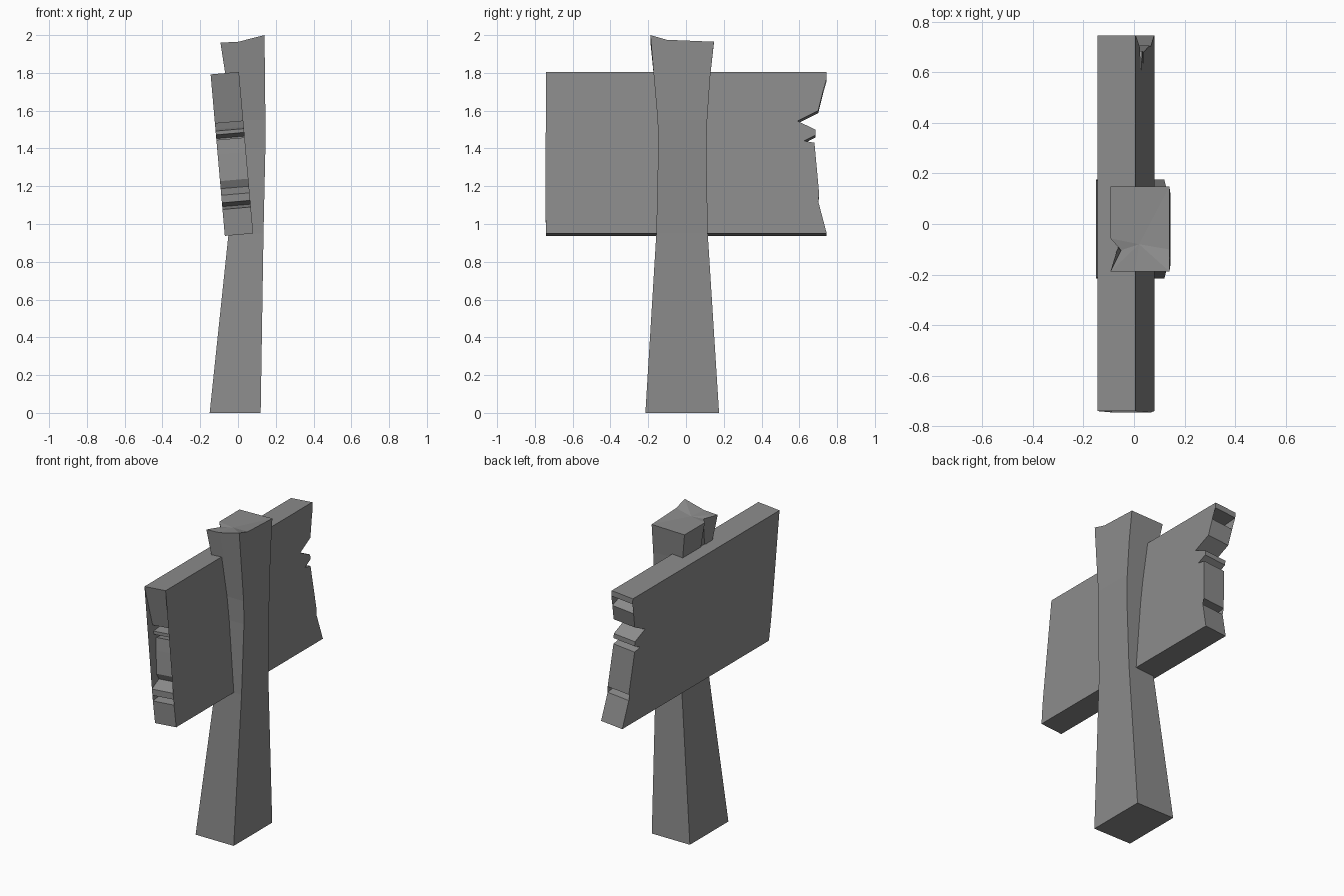
import bpy, bmesh

cube = bpy.data.objects.get("Cube")
if cube:
    bpy.data.objects.remove(cube, do_unlink=True)

wood = bpy.data.materials.new("grey_wood")
wood.use_nodes = True
grey = (0.26, 0.26, 0.26, 1)
wood.diffuse_color = grey
wood.node_tree.nodes["Principled BSDF"].inputs["Base Color"].default_value = grey


def finish(bm, name):
    bmesh.ops.recalc_face_normals(bm, faces=bm.faces)
    mesh = bpy.data.meshes.new(name)
    bm.to_mesh(mesh)
    bm.free()
    mesh.materials.append(wood)
    obj = bpy.data.objects.new(name, mesh)
    bpy.context.collection.objects.link(obj)
    return obj


def bridge(bm, a, b):
    for i in range(len(a)):
        j = (i + 1) % len(a)
        bm.faces.new((a[i], a[j], b[j], b[i]))


# Post: a flared square section lofted upward, split at the top
section = [(0, 0), (.41, 0), (1, 0), (1, .26), (1, 1), (0, 1), (0, .39), (0, .25)]
levels = [  # z, x range, y range
    (0, -.15, .12, -.215, .175),
    (.95, -.05, .135, -.157, .115),
    (1.4, -.03, .145, -.147, .108),
    (1.55, -.035, .145, -.15, .112),
    (1.78, -.065, .143, -.17, .128),
]
top_heights = [1.96, 1.965, 2.0, 1.975, 1.965, 1.96, 1.96, 1.955]

bm = bmesh.new()
rings = []
for z, x0, x1, y0, y1 in levels:
    rings.append([bm.verts.new((x0 + u * (x1 - x0), y0 + v * (y1 - y0), z))
                  for u, v in section])
top = []
for i, ((u, v), z) in enumerate(zip(section, top_heights)):
    if i == len(section) - 1:
        u = .18  # tip of the split
    top.append(bm.verts.new((-.093 + u * .233, -.188 + v * .336, z)))
rings.append(top)
for a, b in zip(rings, rings[1:]):
    bridge(bm, a, b)
bm.faces.new(rings[0])
centre = bm.verts.new((.02, -.08, 1.962))
for i in range(len(top)):
    bm.faces.new((top[i], top[(i + 1) % len(top)], centre))
finish(bm, "post")

# Board: ragged outline in y and z, extruded through a leaning thickness
left_end = [
    (-.74, 1.805), (-.69, 1.545), (-.415, 1.56), (-.6, 1.515), (-.685, 1.505),
    (-.685, 1.485), (-.595, 1.465), (-.595, 1.45), (-.665, 1.458), (-.675, 1.38),
    (-.69, 1.24), (-.67, 1.2), (-.745, 1.165), (-.745, 1.125), (-.62, 1.105),
    (-.745, 1.09), (-.74, .95),
]
right_end = [
    (.745, .95), (.7, 1.12), (.545, 1.14), (.705, 1.16), (.68, 1.43),
    (.625, 1.44), (.685, 1.47), (.685, 1.5), (.59, 1.545), (.7, 1.6),
    (.725, 1.7), (.59, 1.755), (.745, 1.77), (.745, 1.805),
]
bm = bmesh.new()
faces = []
for dx, dz in ((0, 0), (-.15, -.013)):
    faces.append([bm.verts.new((.005 + (1.805 - z) * .088 + dx, y, z + dz))
                  for y, z in left_end + right_end])
bridge(bm, *faces)
caps = [bm.faces.new(ring) for ring in faces]
bmesh.ops.triangulate(bm, faces=caps)
finish(bm, "sign_board")
